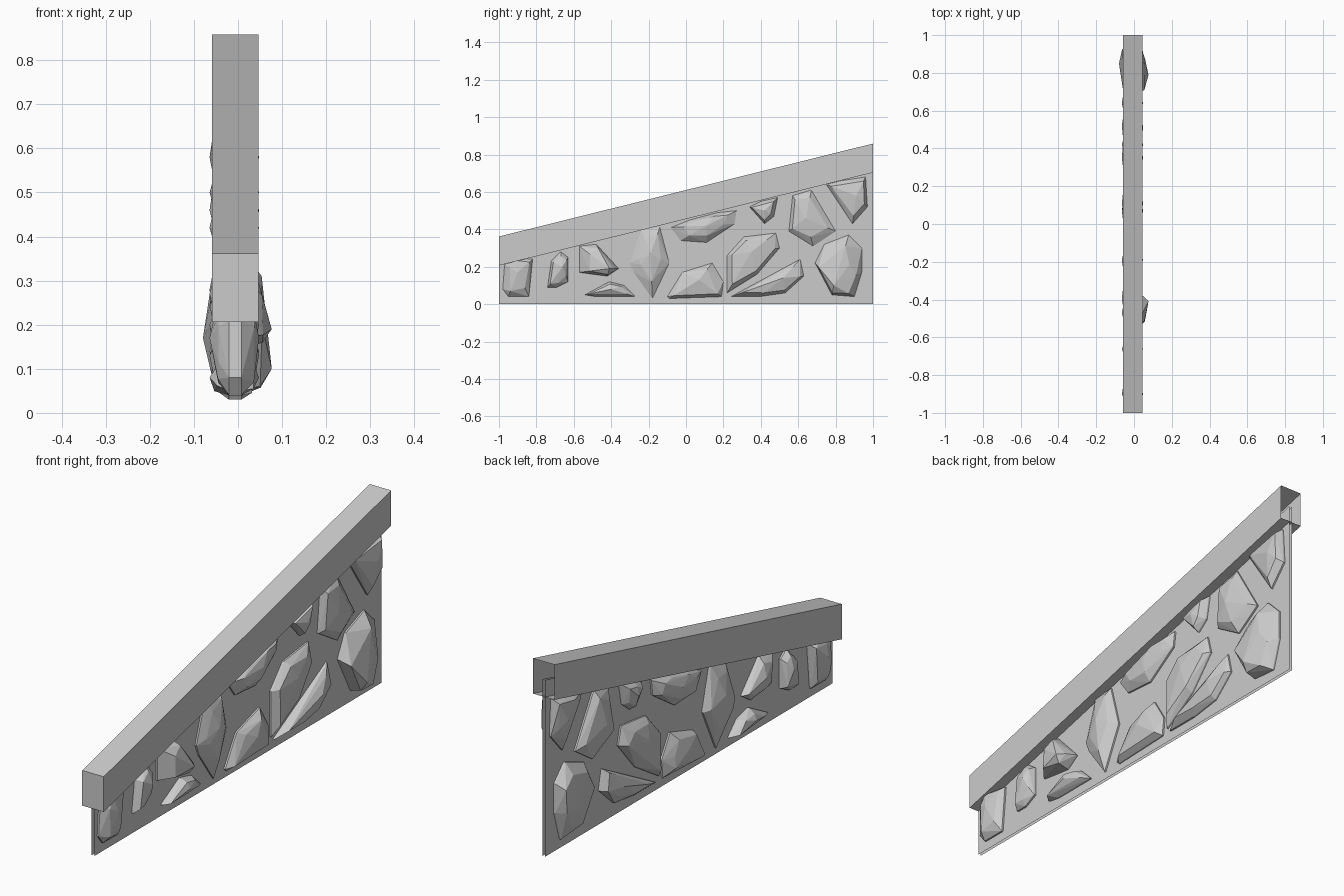
import bpy
import bmesh
import random
from mathutils import Vector

random.seed(4)
MID = -.0065        # centre plane of the wall
SLOPE = .2485       # rise of the rail per unit of length

cube = bpy.data.objects.get("Cube")
if cube:
    bpy.data.objects.remove(cube, do_unlink=True)

grey = bpy.data.materials.new("light_grey_stone")
grey.use_nodes = True
grey.diffuse_color = (.6, .6, .6, 1)
bsdf = next(n for n in grey.node_tree.nodes if n.type == 'BSDF_PRINCIPLED')
bsdf.inputs["Base Color"].default_value = grey.diffuse_color
bsdf.inputs["Roughness"].default_value = .8


def finish(name, bm):
    """Turn a bmesh into a flat-shaded object."""
    mesh = bpy.data.meshes.new(name)
    bm.to_mesh(mesh)
    bm.free()
    mesh.materials.append(grey)
    obj = bpy.data.objects.new(name, mesh)
    bpy.context.collection.objects.link(obj)
    return obj


def slope_z(y, base):
    return base + SLOPE * y


# Sloping rail: a sheared box, left open at the tall end
bm = bmesh.new()
bmesh.ops.create_cube(bm, size=1)
for v in bm.verts:
    v.co.x = MID + v.co.x * .105
    v.co.y *= 2
    v.co.z = slope_z(v.co.y, .61 if v.co.z > 0 else .455)
open_end = [f for f in bm.faces if f.calc_center_median().y > .9]
bmesh.ops.delete(bm, geom=open_end, context='FACES_ONLY')
finish("top_rail", bm)

# Wall panel: two thin sheets whose upper edge is hidden in the rail
for name, side in (("right_wall_sheet", -1), ("left_wall_sheet", 1)):
    bm = bmesh.new()
    x = MID + side * .0065
    corners = [(x, -1, 0), (x, 1, 0),
               (x, 1, slope_z(1, .53)), (x, -1, slope_z(-1, .53))]
    face = bm.faces.new([bm.verts.new(c) for c in corners])
    face.normal_update()
    if face.normal.x * side < 0:
        face.normal_flip()
    finish(name, bm)


def stone(name, outline, peak, right=.058, left=.054, left_peak=None):
    """Faceted stone through the wall: hull of outline, inset rings and peaks."""
    bm = bmesh.new()
    for side, bulge, top in ((-1, right, peak), (1, left, left_peak or peak)):
        top = Vector(top)
        for point in outline:
            p = Vector(point)
            bm.verts.new((MID + side * .014, p.x, p.y))
            q = top.lerp(p, random.uniform(.55, .85))
            depth = bulge * random.uniform(.62, .82)
            bm.verts.new((MID + side * depth, q.x, q.y))
        bm.verts.new((MID + side * bulge, top.x, top.y))
    hull = bmesh.ops.convex_hull(bm, input=bm.verts[:])
    loose = {v for v in hull["geom_interior"] + hull["geom_unused"]
             if isinstance(v, bmesh.types.BMVert)}
    bmesh.ops.delete(bm, geom=list(loose), context='VERTS')
    bmesh.ops.recalc_face_normals(bm, faces=bm.faces[:])
    finish(name, bm)


# Lower row, from the short end to the tall end
stone("short_end_stone",
      [(-.98, .08), (-.97, .21), (-.92, .25), (-.82, .24), (-.84, .04), (-.95, .04)],
      peak=(-.9, .17))
stone("narrow_stone",
      [(-.74, .09), (-.72, .23), (-.67, .28), (-.63, .25), (-.63, .12), (-.69, .09)],
      peak=(-.66, .2))
stone("wedge_stone",
      [(-.57, .17), (-.57, .31), (-.48, .32), (-.36, .19), (-.42, .15), (-.5, .16)],
      peak=(-.47, .24), left=.083, left_peak=(-.41, .19))
stone("low_flat_stone",
      [(-.54, .05), (-.41, .12), (-.33, .1), (-.27, .04), (-.48, .04)],
      peak=(-.4, .08))
stone("tall_stone",
      [(-.3, .22), (-.24, .4), (-.14, .41), (-.09, .22), (-.18, .03), (-.28, .17)],
      peak=(-.19, .27))
stone("rounded_low_stone",
      [(-.1, .04), (-.02, .17), (.14, .22), (.2, .12), (.19, .04), (-.09, .03)],
      peak=(.07, .13))
stone("large_slanted_stone",
      [(.22, .06), (.22, .26), (.31, .36), (.48, .38), (.5, .3), (.38, .16)],
      peak=(.35, .28))
stone("long_diagonal_stone",
      [(.24, .04), (.61, .24), (.63, .15), (.53, .06), (.39, .04)],
      peak=(.52, .14))
stone("big_end_stone",
      [(.69, .22), (.74, .32), (.87, .37), (.94, .3), (.94, .17), (.9, .04), (.78, .05)],
      peak=(.85, .17), right=.073, left=.083, left_peak=(.79, .1))

# Upper row, tucked under the rail
stone("wide_upper_stone",
      [(-.08, .41), (-.03, .34), (.11, .33), (.26, .43), (.27, .5), (.17, .49), (.02, .45)],
      peak=(.11, .42))
stone("small_upper_stone",
      [(.34, .52), (.42, .43), (.47, .47), (.49, .57), (.4, .55)],
      peak=(.42, .5))
stone("pointed_upper_stone",
      [(.55, .39), (.57, .58), (.67, .61), (.8, .39), (.68, .31)],
      peak=(.64, .46))
stone("corner_upper_stone",
      [(.75, .64), (.89, .43), (.97, .52), (.96, .68), (.83, .66)],
      peak=(.91, .58))
